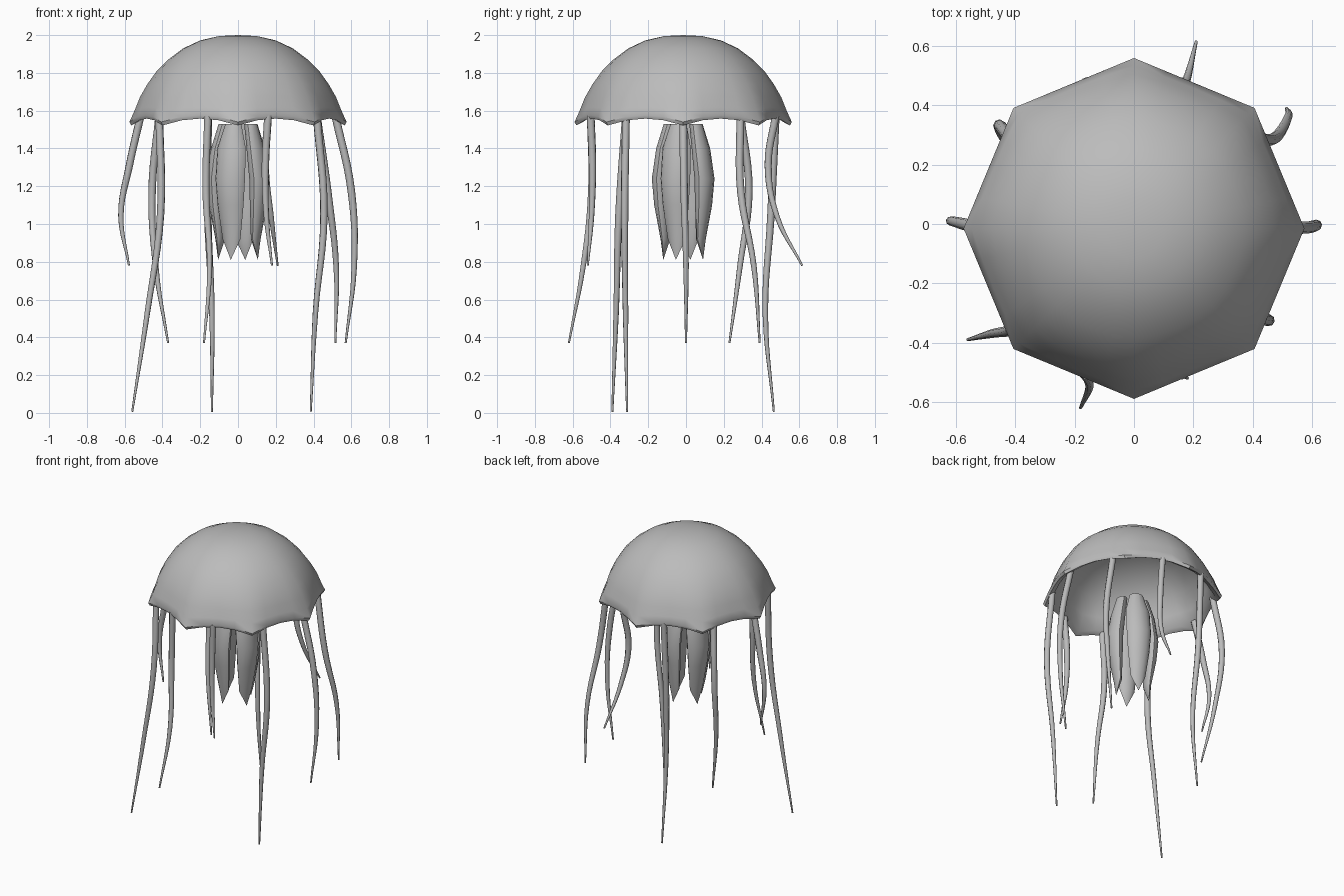
import bpy, bmesh, math
from math import cos, sin, pi, radians

cube = bpy.data.objects.get("Cube")
if cube:
    bpy.data.objects.remove(cube, do_unlink=True)

CENTRE_Y = -0.015

grey = bpy.data.materials.new("soft_grey")
grey.use_nodes = True
colour = (0.5, 0.5, 0.5, 1)
grey.diffuse_color = colour
grey.node_tree.nodes["Principled BSDF"].inputs["Base Color"].default_value = colour


def activate(obj):
    bpy.ops.object.select_all(action="DESELECT")
    obj.select_set(True)
    bpy.context.view_layer.objects.active = obj


def loft(name, rings, angle):
    """Skin a list of closed rings; a ring of one point makes a tip."""
    bm = bmesh.new()
    loops = [[bm.verts.new(p) for p in ring] for ring in rings]
    for a, b in zip(loops, loops[1:]):
        n = max(len(a), len(b))
        for i in range(n):
            j = (i + 1) % n
            if len(a) == 1:
                bm.faces.new((a[0], b[i], b[j]))
            elif len(b) == 1:
                bm.faces.new((a[i], b[0], a[j]))
            else:
                bm.faces.new((a[i], b[i], b[j], a[j]))
    if len(loops[0]) > 1:
        bm.faces.new(loops[0])
    bmesh.ops.recalc_face_normals(bm, faces=bm.faces)
    mesh = bpy.data.meshes.new(name)
    bm.to_mesh(mesh)
    bm.free()
    obj = bpy.data.objects.new(name, mesh)
    bpy.context.collection.objects.link(obj)
    mesh.materials.append(grey)
    activate(obj)
    bpy.ops.object.shade_smooth_by_angle(angle=radians(angle))
    return obj


# Bell: round crown that becomes a scalloped octagon at the rim.
# Each step is radius, height and how octagonal the ring is.
BELL = [(0.1, 1.995, 0), (0.2, 1.972, 0), (0.29, 1.93, 0.05), (0.37, 1.87, 0.1),
        (0.43, 1.81, 0.2), (0.48, 1.74, 0.35), (0.52, 1.67, 0.55),
        (0.548, 1.6, 0.8), (0.575, 1.54, 1), (0.565, 1.522, 1), (0.53, 1.54, 1),
        (0.49, 1.65, 0.5), (0.43, 1.76, 0.2), (0.33, 1.86, 0.1), (0.18, 1.935, 0)]
SEGMENTS = 32


def bell_ring(radius, height, octagon):
    ring = []
    for i in range(SEGMENTS):
        a = 2 * pi * i / SEGMENTS
        side = cos(pi / 8) / cos(a % (pi / 4) - pi / 8)
        scallop = (1 - side) / (1 - cos(pi / 8))
        r = radius * (1 + (side - 1) * octagon)
        z = height + 0.036 * scallop * octagon ** 3
        ring.append((r * cos(a), r * sin(a) + CENTRE_Y, z))
    return ring


top, under = [(0, CENTRE_Y, 2)], [(0, CENTRE_Y, 1.96)]
loft("bell", [top] + [bell_ring(*step) for step in BELL] + [under], 50)

# Oral arms: four leaf-shaped lobes around the middle.
# Each step is height, distance out, half width and half thickness.
LOBE = [(1.53, 0.072, 0.045, 0.035), (1.4, 0.1, 0.08, 0.045), (1.24, 0.12, 0.083, 0.05),
        (1.1, 0.115, 0.073, 0.042), (0.92, 0.1, 0.05, 0.022)]


def lobe_ring(turn, z, out, width, thick):
    ring = []
    for i in range(12):
        a = 2 * pi * i / 12
        u = out + thick * sin(a) * abs(sin(a)) ** 0.3
        v = width * cos(a)
        ring.append((u * cos(turn) - v * sin(turn),
                     u * sin(turn) + v * cos(turn) + CENTRE_Y, z))
    return ring


for k in range(4):
    turn = radians(90 * k - 20)
    tip = [(0.112 * cos(turn), 0.112 * sin(turn) + CENTRE_Y, 0.81)]
    loft(f"oral_arm_{k + 1}", [lobe_ring(turn, *s) for s in LOBE] + [tip], 50)

# Tentacles: ten tapering strands hanging from the rim.
# Each has its tip height and three x, y points evenly spaced down its drop.
SHORT, MIDDLE, LONG = 0.78, 0.37, 0.006
TENTACLES = [
    (MIDDLE, (0.6, -0.01), (0.615, 0), (0.57, 0)),
    (MIDDLE, (0.475, 0.29), (0.52, 0.36), (0.515, 0.39)),
    (SHORT, (0.145, 0.435), (0.175, 0.48), (0.21, 0.615)),
    (LONG, (-0.16, 0.45), (-0.138, 0.42), (-0.138, 0.465)),
    (MIDDLE, (-0.455, 0.333), (-0.435, 0.285), (-0.37, 0.23)),
    (SHORT, (-0.575, 0), (-0.62, 0.01), (-0.577, -0.01)),
    (LONG, (-0.41, -0.355), (-0.48, -0.37), (-0.56, -0.39)),
    (MIDDLE, (-0.17, -0.5), (-0.15, -0.545), (-0.18, -0.62)),
    (SHORT, (0.145, -0.495), (0.15, -0.5), (0.18, -0.52)),
    (LONG, (0.455, -0.325), (0.41, -0.32), (0.385, -0.312)),
]
ROOT_Z = 1.575

for k, (tip_z, *path) in enumerate(TENTACLES):
    a = 2 * pi * k / len(TENTACLES)
    points = [(0.515 * cos(a), 0.515 * sin(a) + CENTRE_Y)] + path
    curve = bpy.data.curves.new(f"tentacle_{k + 1}", "CURVE")
    curve.dimensions = "3D"
    curve.bevel_depth = 0.021
    curve.bevel_resolution = 2
    curve.resolution_u = 6
    curve.use_fill_caps = True
    spline = curve.splines.new("BEZIER")
    spline.bezier_points.add(len(points) - 1)
    for i, (x, y) in enumerate(points):
        p = spline.bezier_points[i]
        p.co = (x, y, ROOT_Z + (tip_z - ROOT_Z) * i / 3)
        p.handle_left_type = p.handle_right_type = "AUTO"
        p.radius = (1, 0.95, 0.7, 0.25)[i]
    strand = bpy.data.objects.new(curve.name, curve)
    bpy.context.collection.objects.link(strand)
    curve.materials.append(grey)
    activate(strand)
    bpy.ops.object.convert(target="MESH")
    bpy.ops.object.shade_smooth_by_angle(angle=radians(60))
